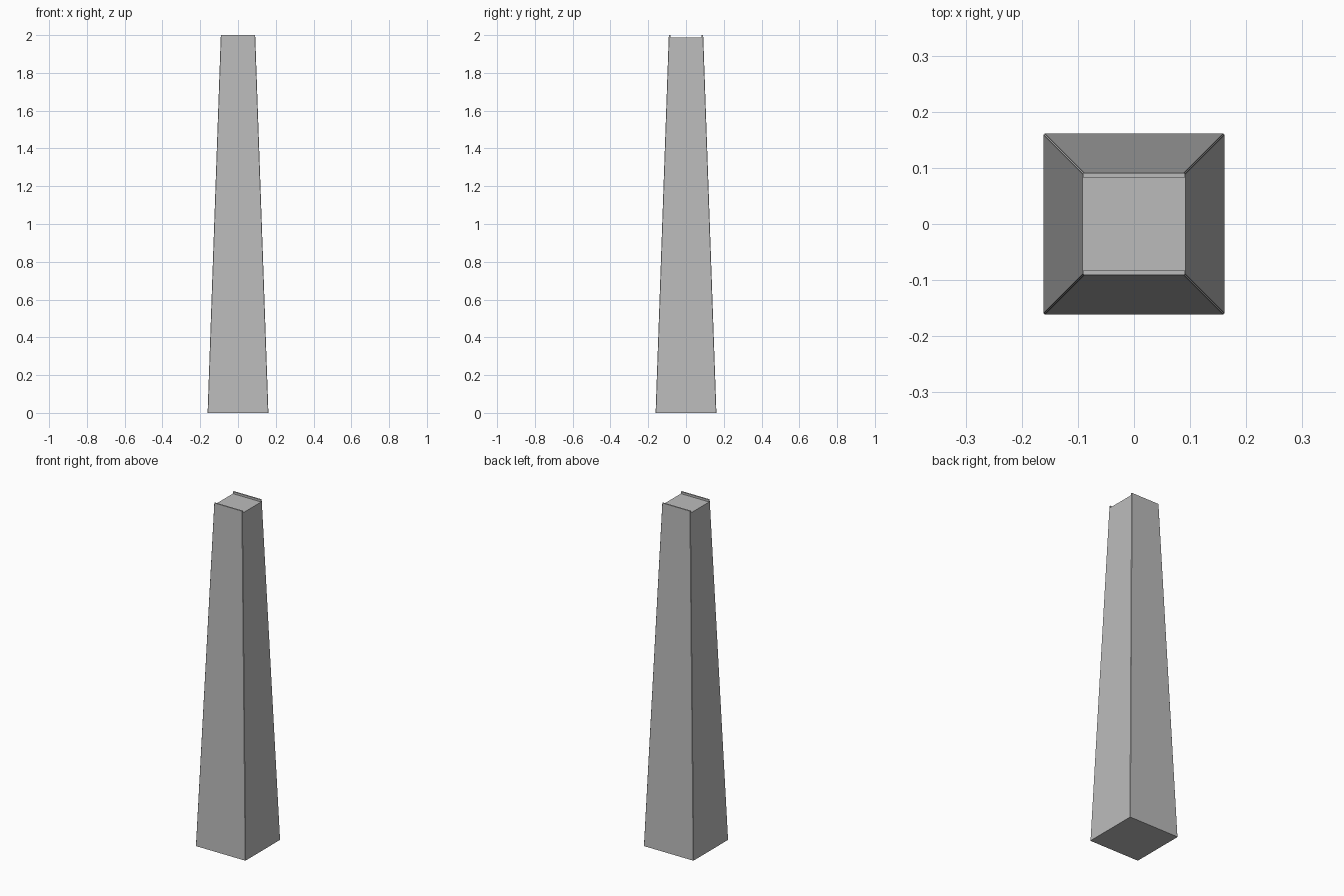
import bpy
import bmesh

cube = bpy.data.objects.get("Cube")
if cube:
    bpy.data.objects.remove(cube, do_unlink=True)

BASE, TOP, HEIGHT = 0.161, 0.091, 2.0
JOINT, TONGUE_TOP, TONGUE = 0.988, 1.01, 0.066
FLOOR, CHANNEL = 1.988, 0.083

grey = bpy.data.materials.new("plain grey")
grey.use_nodes = True
colour = (0.5, 0.5, 0.5, 1)
grey.diffuse_color = colour
grey.node_tree.nodes["Principled BSDF"].inputs["Base Color"].default_value = colour


def half_width(z):
    return BASE + (TOP - BASE) * z / HEIGHT


def tapered_block(name, half_profile):
    """Mirror a (y, z) half profile and span it between the two sloping sides."""
    profile = half_profile + [(-y, z) for y, z in reversed(half_profile)]
    bm = bmesh.new()
    left, right = [[bm.verts.new((side * half_width(z), y, z)) for y, z in profile]
                   for side in (1, -1)]
    bm.faces.new(left)
    bm.faces.new(right)
    for i in range(len(profile)):
        j = (i + 1) % len(profile)
        bm.faces.new((left[i], left[j], right[j], right[i]))
    bmesh.ops.recalc_face_normals(bm, faces=bm.faces)
    # Fine chamfer on the long corner edges
    corners = [e for e in bm.edges if abs(e.verts[0].co.z - e.verts[1].co.z) > 0.5]
    bmesh.ops.bevel(bm, geom=corners, offset=0.002, segments=1, affect='EDGES')
    mesh = bpy.data.meshes.new(name)
    bm.to_mesh(mesh)
    bm.free()
    mesh.materials.append(grey)
    obj = bpy.data.objects.new(name, mesh)
    bpy.context.collection.objects.link(obj)


# Lower section with a raised tongue
tapered_block("lower_section", [
    (half_width(0), 0), (half_width(JOINT), JOINT),
    (TONGUE, JOINT), (TONGUE, TONGUE_TOP)])

# Upper section with a matching groove below and a shallow channel on top
tapered_block("upper_section", [
    (TONGUE, TONGUE_TOP), (TONGUE, JOINT), (half_width(JOINT), JOINT),
    (half_width(HEIGHT), HEIGHT), (CHANNEL, HEIGHT), (CHANNEL, FLOOR)])
